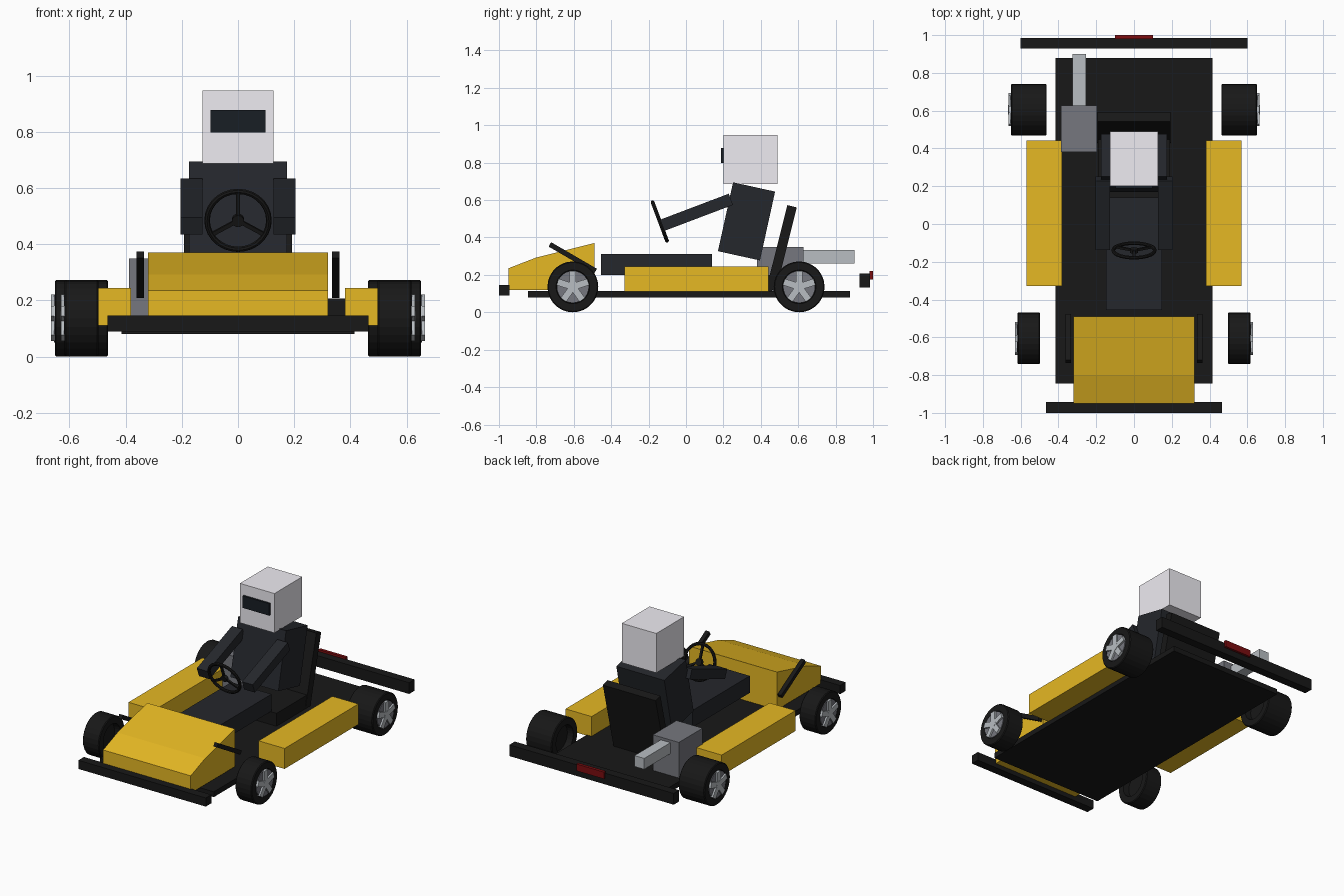
import bpy, bmesh, math
from mathutils import Matrix, Vector

if "Cube" in bpy.data.objects:
    bpy.data.objects.remove(bpy.data.objects["Cube"])

def mat(name, r, g, b):
    m = bpy.data.materials.new(name)
    m.diffuse_color = (r, g, b, 1)
    m.use_nodes = True
    m.node_tree.nodes["Principled BSDF"].inputs["Base Color"].default_value = m.diffuse_color
    return m

YELLOW = mat("yellow", 0.79, 0.48, 0.017)
BLACK = mat("black", 0.009, 0.009, 0.009)
SUIT = mat("suit", 0.018, 0.020, 0.025)
WHITE = mat("white", 0.86, 0.84, 0.89)
GLASS = mat("glass", 0.009, 0.013, 0.018)
GREY = mat("engine_grey", 0.18, 0.185, 0.21)
SILVER = mat("silver", 0.48, 0.51, 0.54)
RED = mat("red", 0.20, 0.004, 0.005)

def finish(name, bm, m):
    bmesh.ops.recalc_face_normals(bm, faces=bm.faces)
    me = bpy.data.meshes.new(name)
    bm.to_mesh(me)
    bm.free()
    me.materials.append(m)
    ob = bpy.data.objects.new(name, me)
    bpy.context.collection.objects.link(ob)
    return ob

def add_box(bm, centre, size, rot=Matrix()):
    mtx = Matrix.Translation(centre) @ rot @ Matrix.Diagonal((*size, 1))
    bmesh.ops.create_cube(bm, size=1, matrix=mtx)

def box(name, x, y, z, m):
    """Axis-aligned box from (min, max) ranges."""
    bm = bmesh.new()
    r = (x, y, z)
    add_box(bm, [(a + b) / 2 for a, b in r], [b - a for a, b in r])
    return finish(name, bm, m)

def bar(name, x, start, end, width, thick, m):
    """Slanted box between two (y, z) points."""
    a, b = Vector((x, *start)), Vector((x, *end))
    d = b - a
    bm = bmesh.new()
    rot = Matrix.Rotation(math.atan2(d.z, d.y), 4, 'X')
    add_box(bm, (a + b) / 2, (width, d.length, thick), rot)
    return finish(name, bm, m)

# Chassis, bumpers, tail light
box("floor_pan", (-.415, .415), (-.845, .878), (.08, .115), BLACK)
box("front_bumper", (-.465, .465), (-1, -.943), (.09, .147), BLACK)
box("rear_bumper", (-.6, .6), (.928, .985), (.133, .207), BLACK)
box("tail_light", (-.1, .1), (.98, 1), (.175, .22), RED)

# Nose: side profile extruded across x
bm = bmesh.new()
prof = [(-.95, .12), (-.95, .235), (-.80, .293), (-.49, .37), (-.49, .12)]
f = bm.faces.new([bm.verts.new((-.32, y, z)) for y, z in prof])
ext = bmesh.ops.extrude_face_region(bm, geom=[f])
bmesh.ops.translate(bm, vec=(.64, 0, 0),
                    verts=[v for v in ext["geom"] if isinstance(v, bmesh.types.BMVert)])
finish("nose_cone", bm, YELLOW)

# Engine and exhaust on the left
box("engine", (-.387, -.197), (.38, .627), (.115, .35), GREY)
box("exhaust", (-.325, -.254), (.62, .9), (.26, .332), SILVER)

# Seat and driver
bar("seat_back", 0, (.455, .12), (.567, .567), .385, .052, BLACK)
box("seat_pan", (-.19, .19), (.13, .46), (.115, .2), BLACK)
bar("driver_torso", 0, (.283, .302), (.364, .67), .35, .23, SUIT)
box("driver_legs", (-.147, .147), (-.455, .14), (.2, .312), SUIT)
box("helmet", (-.126, .126), (.2, .49), (.687, .947), WHITE)
box("visor", (-.097, .097), (.187, .205), (.798, .877), GLASS)

# Steering wheel: rim, hub and three spokes, tipped forward
R = .11
bm = bmesh.new()
N, K = 28, 8
rings = []
for i in range(N):
    a = 2 * math.pi * i / N
    ring = []
    for k in range(K):
        b = 2 * math.pi * k / K
        r = R + .01 * math.cos(b)
        ring.append(bm.verts.new((r * math.cos(a), .01 * math.sin(b), r * math.sin(a))))
    rings.append(ring)
for i in range(N):
    for k in range(K):
        p, q = rings[i], rings[(i + 1) % N]
        bm.faces.new((p[k], q[k], q[(k + 1) % K], p[(k + 1) % K]))
for i in range(3):
    rot = Matrix.Rotation(i * math.tau / 3, 4, 'Y')
    add_box(bm, rot @ Vector((0, 0, R / 2)), (.014, .012, R), rot)
bmesh.ops.create_cone(bm, cap_ends=True, segments=16, radius1=.022, radius2=.022,
                      depth=.02, matrix=Matrix.Rotation(math.pi / 2, 4, 'X'))
wheel = finish("steering_wheel", bm, BLACK)
wheel.location = (0, -.14, .485)
wheel.rotation_euler.x = math.radians(20.5)

def road_wheel(name, side, y, inner, outer):
    """Tyre lathed around x, with a silver spoked rim on the outer face."""
    h, rad = (outer - inner) / 2, .136
    place = (Matrix.Translation((side * (inner + h), y, rad))
             @ Matrix.Rotation(0 if side > 0 else math.pi, 4, 'Z'))
    prof = [(-h + .04, 0), (-h + .04, .085), (-h, .09), (-h, .131), (-h + .005, rad),
            (h - .005, rad), (h, .131), (h, .09), (h - .01, .088), (h - .01, 0)]
    bm = bmesh.new()
    vs = [bm.verts.new((x, 0, r)) for x, r in prof]
    es = [bm.edges.new(p) for p in zip(vs, vs[1:])]
    bmesh.ops.spin(bm, geom=vs + es, cent=(0, 0, 0), axis=(1, 0, 0),
                   angle=math.tau, steps=28)
    bmesh.ops.remove_doubles(bm, verts=bm.verts, dist=1e-4)
    bm.transform(place)
    finish(name + "_tyre", bm, BLACK)

    bm = bmesh.new()
    turn = Matrix.Rotation(math.pi / 2, 4, 'Y')
    bmesh.ops.create_cone(bm, cap_ends=True, segments=28, radius1=.086, radius2=.086,
                          depth=.014, matrix=Matrix.Translation((h - .005, 0, 0)) @ turn)
    bm.transform(place)
    finish(name + "_rim", bm, GREY)

    bm = bmesh.new()
    for i in range(5):
        rot = Matrix.Rotation(i * math.tau / 5, 4, 'X')
        add_box(bm, rot @ Vector((h + .003, 0, .047)), (.02, .036, .078), rot)
    bmesh.ops.create_cone(bm, cap_ends=True, segments=20, radius1=.026, radius2=.026,
                          depth=.02, matrix=Matrix.Translation((h + .004, 0, 0)) @ turn)
    bm.transform(place)
    finish(name + "_spokes", bm, SILVER)

# Paired parts
for s, tag in ((-1, "left"), (1, "right")):
    box(tag + "_side_pod", sorted((s * .38, s * .57)), (-.328, .442), (.11, .245), YELLOW)
    bar(tag + "_arm", s * .165, (-.127, .465), (.24, .604), .078, .064, SUIT)
    bar(tag + "_front_rod", s * .348, (-.728, .363), (-.483, .221), .027, .027, BLACK)
    road_wheel(tag + "_front", s, -.605, .497, .617)
    road_wheel(tag + "_rear", s, .605, .462, .652)
